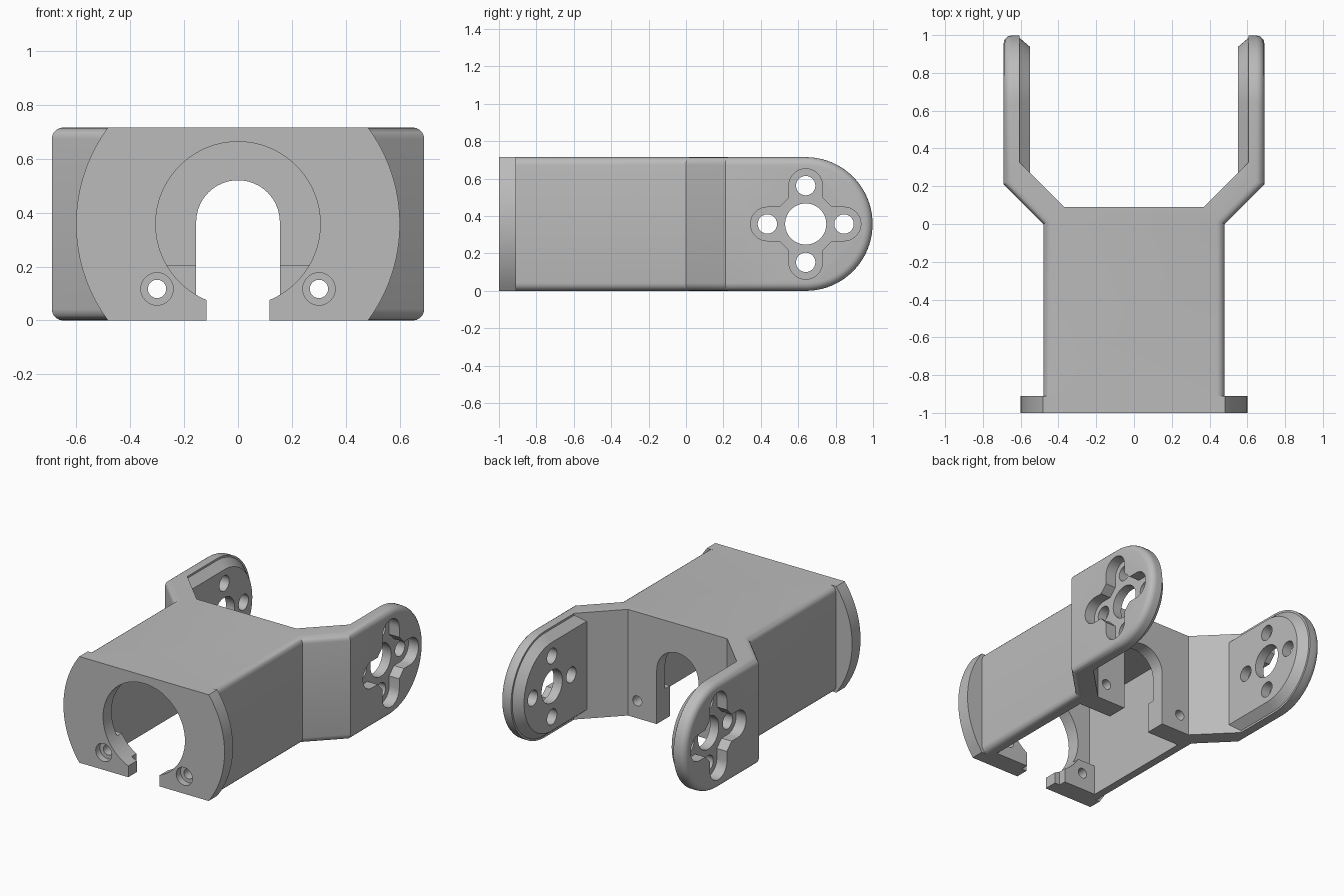
import bpy, bmesh, math
from mathutils import Matrix, Vector

if "Cube" in bpy.data.objects:
    bpy.data.objects.remove(bpy.data.objects["Cube"], do_unlink=True)

grey = bpy.data.materials.new("light grey plastic")
grey.use_nodes = True
GREY = (0.5, 0.5, 0.5, 1)
grey.diffuse_color = GREY
grey.node_tree.nodes["Principled BSDF"].inputs["Base Color"].default_value = GREY

H = 0.715           # overall height
MID = H / 2         # height of every round centre
PIVOT = 0.64        # y of the arm pivots


def make(name, bm):
    bmesh.ops.recalc_face_normals(bm, faces=bm.faces)
    me = bpy.data.meshes.new(name)
    bm.to_mesh(me)
    bm.free()
    me.materials.append(grey)
    ob = bpy.data.objects.new(name, me)
    bpy.context.collection.objects.link(ob)
    return ob


def loft(name, lower, upper):
    """Solid between two outlines with matching points."""
    bm = bmesh.new()
    a = [bm.verts.new(p) for p in lower]
    b = [bm.verts.new(p) for p in upper]
    bm.faces.new(a)
    bm.faces.new(b)
    for i in range(len(a)):
        j = (i + 1) % len(a)
        bm.faces.new((a[i], a[j], b[j], b[i]))
    return make(name, bm)


def prism(name, pts, axis, lo, hi):
    """Extrude a 2D outline along an axis."""
    place = {"x": lambda p, d: (d, p[0], p[1]),
             "y": lambda p, d: (p[0], d, p[1]),
             "z": lambda p, d: (p[0], p[1], d)}[axis]
    return loft(name, [place(p, lo) for p in pts], [place(p, hi) for p in pts])


def rect(u0, u1, v0, v1):
    return [(u0, v0), (u1, v0), (u1, v1), (u0, v1)]


def arc(cu, cv, r, a0, a1, n):
    return [(cu + r * math.cos(math.radians(a0 + (a1 - a0) * i / n)),
             cv + r * math.sin(math.radians(a0 + (a1 - a0) * i / n))) for i in range(n + 1)]


def circle(cu, cv, r, n=48):
    return arc(cu, cv, r, 0, 360, n)[:-1]


def combine(ob, other, op):
    """Apply a boolean and discard the helper."""
    mod = ob.modifiers.new("bool", "BOOLEAN")
    mod.operation, mod.object, mod.solver = op, other, "EXACT"
    dg = bpy.context.evaluated_depsgraph_get()
    me = bpy.data.meshes.new_from_object(ob.evaluated_get(dg))
    ob.modifiers.clear()
    ob.data = me
    bpy.data.objects.remove(other, do_unlink=True)


def cut(ob, *args):
    combine(ob, prism("cutter", *args), "DIFFERENCE")


# Fork: plan outline trimmed by the rounded side profile
half = [(0.48, -0.96), (0.48, 0), (0.69, 0.21), (0.69, 1.1),
        (0.605, 1.1), (0.605, 0.325), (0.37, 0.09)]
plan = half + [(-x, y) for x, y in reversed(half)]
body = prism("bracket_body", plan, "z", -0.1, H + 0.1)
side = [(-1.1, 0)] + arc(PIVOT, MID, MID, -90, 90, 40) + [(-1.1, H)]
combine(body, prism("side_profile", side, "x", -1, 1), "INTERSECT")

# Round the outer long edges
bm = bmesh.new()
bm.from_mesh(body.data)
bmesh.ops.remove_doubles(bm, verts=bm.verts, dist=0.0005)
bm.normal_update()
edges = []
for e in bm.edges:
    if len(e.link_faces) == 2:
        f, g = sorted(e.link_faces, key=lambda q: -abs(q.normal.x))
        out = f.normal.x * f.calc_center_median().x
        if out > 0.25 and abs(g.normal.x) < 0.1 and g.normal.y > -0.5:
            edges.append(e)
bmesh.ops.bevel(bm, geom=edges, offset=0.042, segments=5, profile=0.5, affect="EDGES")
bm.to_mesh(body.data)
bm.free()

# Hollow channel, open underneath
cut(body, rect(-0.40, 0.40, -1.1, 0), "z", -0.1, 0.668)

# Round-sided front plate
ang = math.degrees(math.asin(MID / 0.6))
plate = arc(0, MID, 0.6, -ang, ang, 24) + arc(0, MID, 0.6, 180 - ang, 180 + ang, 24)
flange = prism("front_plate", plate, "y", -1, -0.91)
cut(flange, circle(0, MID, 0.305, 64), "y", -1.1, -0.8)
cut(flange, rect(-0.117, 0.117, -0.1, 0.2), "y", -1.1, -0.8)
combine(body, flange, "UNION")

# Arched slot in the rear wall
slot = [(-0.155, -0.1), (0.155, -0.1)] + arc(0, MID + 0.007, 0.155, 0, 180, 32)
cut(body, slot, "y", -0.2, 0.2)

# Screw ledges behind the front plate and ahead of the rear wall
for s in (-1, 1):
    lo, hi = sorted((s * 0.155, s * 0.43))
    for y0, y1 in ((-0.93, -0.86), (-0.05, 0.02)):
        block = rect(lo, hi, 0, 0.205)
        ledge = prism("ledge", block, "y", y0, y1)
        if y0 < -0.5:
            cut(ledge, circle(0, MID, 0.305, 64), "y", -1.1, -0.8)
        combine(body, ledge, "UNION")
    cut(body, circle(s * 0.3, 0.117, 0.034, 24), "y", -1.1, 0.2)
    cut(body, circle(s * 0.3, 0.117, 0.06, 32), "y", -1.1, -0.955)

# Arms: chamfered inner pad, cross-shaped horn recess and holes
for s in (-1, 1):
    def pad(x, y0, r):
        ring = [(y0, MID - r)] + arc(PIVOT, MID, r, -90, 90, 40) + [(y0, MID + r)]
        return [(s * x, y, z) for y, z in ring]
    combine(body, loft("pad", pad(0.62, 0.34, MID - 0.0005),
                       pad(0.55, 0.27, MID - 0.06)), "UNION")

    lo, hi = sorted((s * 0.615, s * 0.8))
    lobe = arc(0.205, 0, 0.09, -90, 90, 16)
    cross = []
    for k in range(4):
        c, n = math.cos(k * math.pi / 2), math.sin(k * math.pi / 2)
        for u, v in [(0.14, -0.09)] + lobe + [(0.14, 0.09)]:
            cross.append((PIVOT + c * u - n * v, MID + n * u + c * v))
    cut(body, cross, "x", lo, hi)
    lo, hi = sorted((s * 0.4, s * 0.8))
    cut(body, circle(PIVOT, MID, 0.11), "x", lo, hi)
    for k in range(4):
        a = k * math.pi / 2
        cut(body, circle(PIVOT + 0.205 * math.cos(a), MID + 0.205 * math.sin(a), 0.052, 24),
            "x", lo, hi)

# Smooth the curves, keep the hard edges
bpy.ops.object.select_all(action="DESELECT")
body.select_set(True)
bpy.context.view_layer.objects.active = body
bpy.ops.object.shade_smooth_by_angle(angle=math.radians(28))
